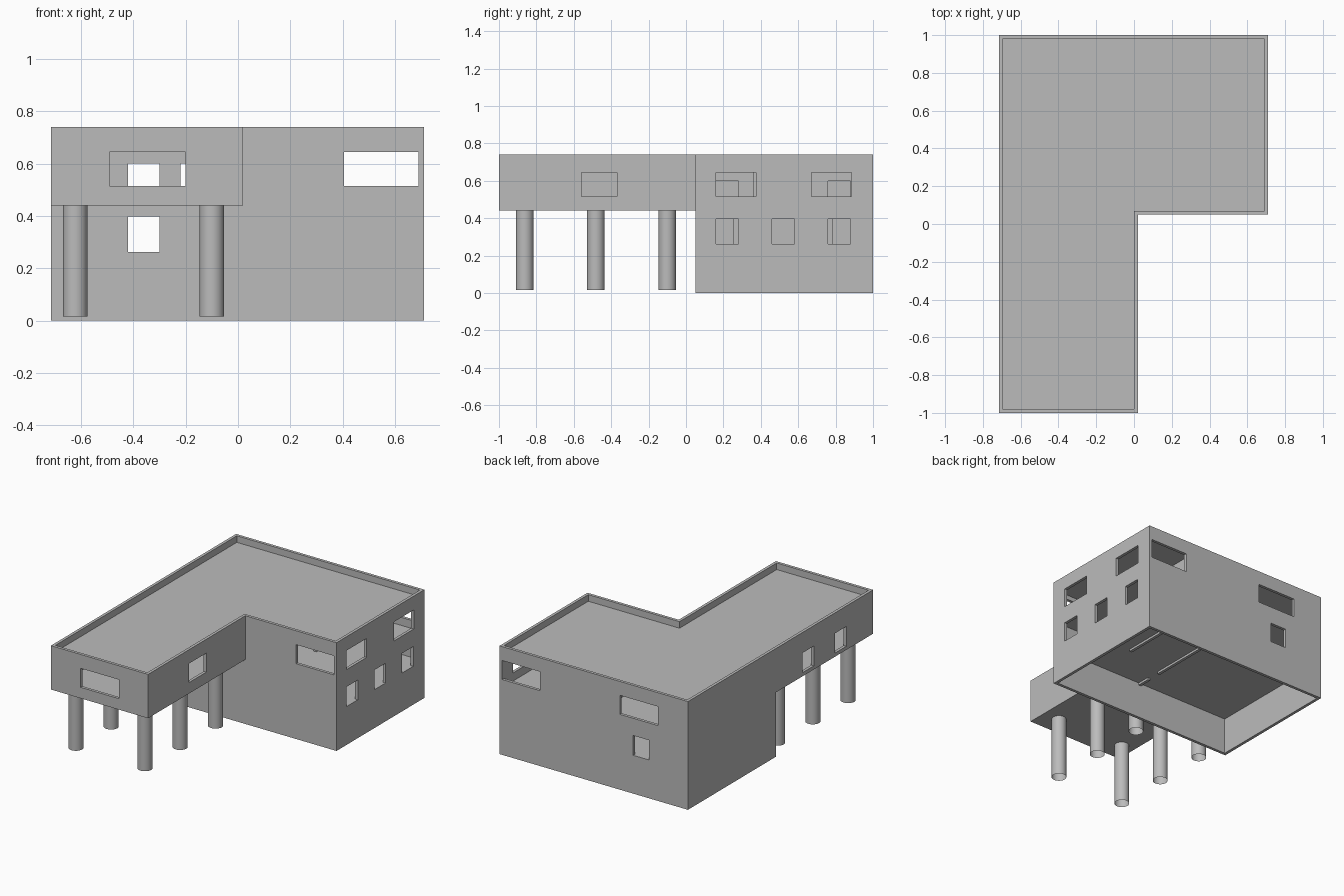
import bpy, bmesh
from mathutils import Vector

if "Cube" in bpy.data.objects:
    bpy.data.objects.remove(bpy.data.objects["Cube"])

T = 0.02                                  # wall thickness
X0, X1, XW = -0.715, 0.71, 0.02           # left, right, wing right
Y0, YM, Y1 = -1.0, 0.05, 1.0              # wing front, main front, back
TOP, DECK, FLOOR2, FLOOR1 = 0.74, 0.695, 0.44, 0.25

grey = bpy.data.materials.new("plain_grey")
grey.diffuse_color = (0.5, 0.5, 0.5, 1)
grey.use_nodes = True
grey.node_tree.nodes["Principled BSDF"].inputs["Base Color"].default_value = grey.diffuse_color


def finish(name, bm):
    bmesh.ops.recalc_face_normals(bm, faces=bm.faces)
    me = bpy.data.meshes.new(name)
    bm.to_mesh(me)
    bm.free()
    me.materials.append(grey)
    ob = bpy.data.objects.new(name, me)
    bpy.context.collection.objects.link(ob)
    return ob


def wall(name, axis, at, u0, u1, z0, z1, openings=()):
    """Wall running along an axis, with (u0, u1, z0, z1) openings."""
    us = sorted({u0, u1, *[o[0] for o in openings], *[o[1] for o in openings]})
    zs = sorted({z0, z1, *[o[2] for o in openings], *[o[3] for o in openings]})
    place = (lambda u, z: (u, at, z)) if axis == 'x' else (lambda u, z: (at, u, z))
    bm = bmesh.new()
    v = {(u, z): bm.verts.new(place(u, z)) for u in us for z in zs}
    for a, b in zip(us, us[1:]):
        for c, d in zip(zs, zs[1:]):
            mu, mz = (a + b) / 2, (c + d) / 2
            if not any(o[0] < mu < o[1] and o[2] < mz < o[3] for o in openings):
                bm.faces.new([v[a, c], v[b, c], v[b, d], v[a, d]])
    res = bmesh.ops.extrude_face_region(bm, geom=bm.faces[:])
    shift = Vector((0, T, 0)) if axis == 'x' else Vector((T, 0, 0))
    bmesh.ops.translate(bm, vec=shift,
                        verts=[g for g in res['geom'] if isinstance(g, bmesh.types.BMVert)])
    loose = [w for w in bm.verts if not w.link_faces]
    bmesh.ops.delete(bm, geom=loose, context='VERTS')
    return finish(name, bm)


def slab(name, outline, z0, z1):
    bm = bmesh.new()
    face = bm.faces.new([bm.verts.new((x, y, z0)) for x, y in outline])
    res = bmesh.ops.extrude_face_region(bm, geom=[face])
    bmesh.ops.translate(bm, vec=(0, 0, z1 - z0),
                        verts=[g for g in res['geom'] if isinstance(g, bmesh.types.BMVert)])
    return finish(name, bm)


def wide(a, b):                           # wide upper window
    return (a, b, 0.515, 0.645)


def low(a):                               # small ground floor window
    return (a, a + 0.12, 0.262, 0.397)


def door(a):                              # small upper opening
    return (a, a + 0.12, 0.465, 0.60)


# Main block outer walls
wall("main_back_wall", 'x', Y1 - T, X0, X1, 0, TOP,
     [wide(-0.49, -0.20), wide(0.405, 0.69), low(-0.42)])
wall("main_right_wall", 'y', X1 - T, YM + T, Y1 - T, 0, TOP,
     [wide(0.16, 0.375), wide(0.67, 0.885), low(0.16), low(0.46), low(0.76)])
wall("main_left_wall", 'y', X0, YM, Y1 - T, 0, TOP)
wall("main_front_wall", 'x', YM, 0, X1, 0, TOP, [wide(0.405, 0.69)])
wall("main_front_wall_under_wing", 'x', YM, X0 + T, 0, 0, DECK - 0.01,
     [low(-0.42), door(-0.42), door(-0.22)])

# Raised wing outer walls
wall("wing_front_wall", 'x', Y0, X0, XW, FLOOR2, TOP, [wide(-0.49, -0.20)])
wall("wing_right_wall", 'y', XW - T, Y0 + T, YM, FLOOR2, TOP, [wide(-0.56, -0.37)])
wall("wing_left_wall", 'y', X0, Y0 + T, YM, FLOOR2, TOP, [door(-0.36), door(-0.71)])

# Floors and sunken roof deck
e = 0.01                                  # slab edges bed into the walls
main = [(X0 + e, YM + e), (X1 - e, YM + e), (X1 - e, Y1 - e), (X0 + e, Y1 - e)]
wing = [(X0 + e, Y0 + e), (XW - e, Y0 + e), (XW - e, YM + e), (X0 + e, YM + e)]
slab("ground_floor", main, FLOOR1, 0.262)
slab("upper_floor", main, FLOOR2, 0.46)
slab("wing_floor", wing, FLOOR2, 0.46)
slab("roof_deck", wing[:2] + [(XW - e, YM + e)] + main[1:], DECK - 0.02, DECK)

# Inner partitions, reaching just below the ground floor
wall("centre_partition", 'y', 0, YM + T, Y1 - T, 0.235, DECK - 0.01,
     [(0.16, 0.255, 0.235, 0.397), door(0.16), door(0.76)])
wall("right_partition", 'y', 0.32, 0.36, Y1 - T, 0.235, DECK - 0.01, [low(0.785), door(0.76)])

# Round columns, open at the ends
for i, x in enumerate((-0.622, -0.10)):
    for j, y in enumerate((-0.862, -0.482, -0.10)):
        bpy.ops.mesh.primitive_cylinder_add(vertices=32, radius=0.047, depth=0.43,
                                            end_fill_type='NOTHING', location=(x, y, 0.23))
        col = bpy.context.object
        col.name = f"column_{i + 1}_{j + 1}"
        col.data.materials.append(grey)
        bpy.ops.object.shade_smooth_by_angle()
